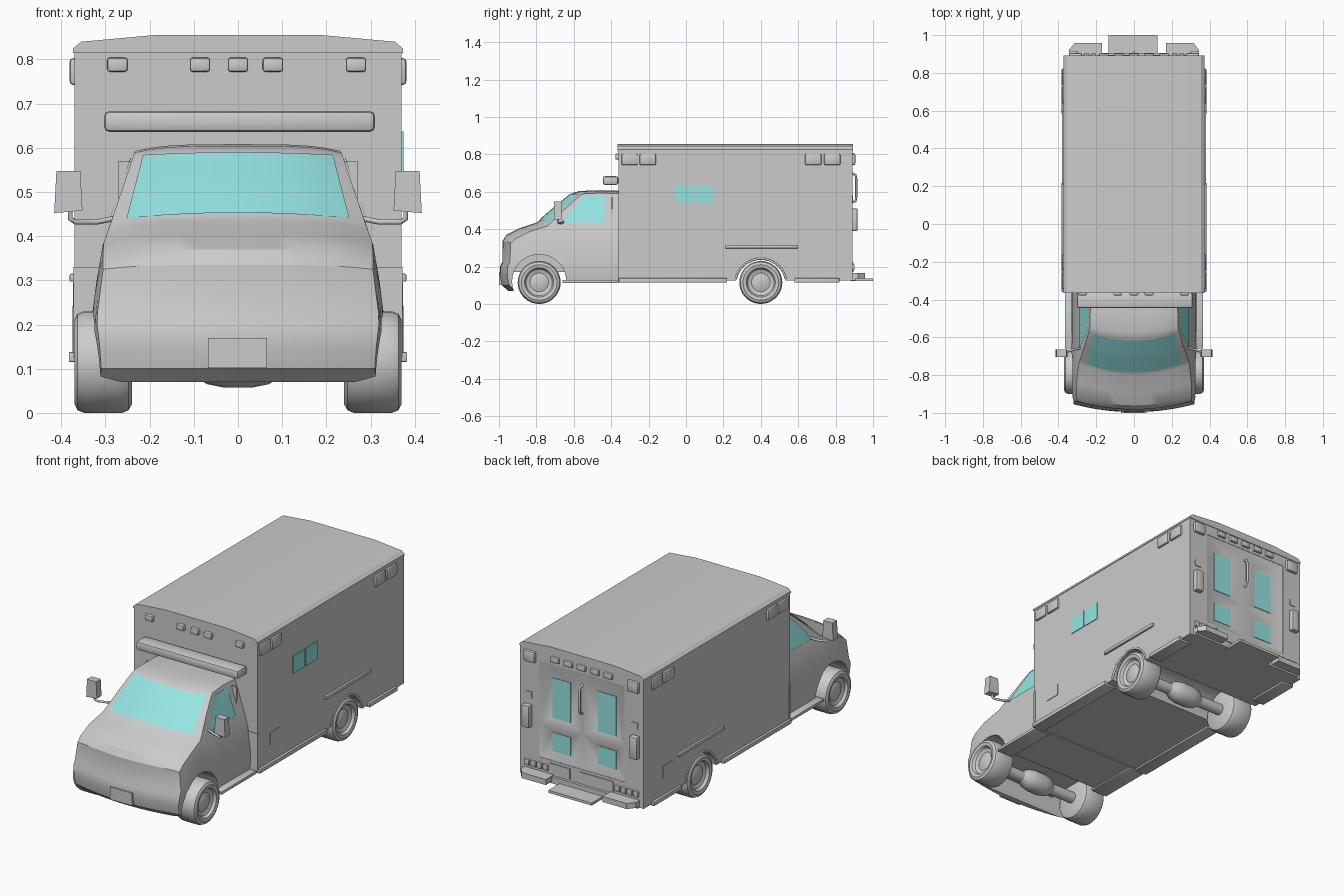
import bpy, bmesh, math
from mathutils import Vector
from mathutils.bvhtree import BVHTree

if "Cube" in bpy.data.objects:
    bpy.data.objects.remove(bpy.data.objects["Cube"])

glass = bpy.data.materials.new("glass")
glass.diffuse_color = (0.30, 0.78, 0.77, 1)
glass.use_nodes = True
glass.node_tree.nodes["Principled BSDF"].inputs["Base Color"].default_value = glass.diffuse_color


def finish(name, bm, mirror=False, mat=None, angle=30):
    bmesh.ops.recalc_face_normals(bm, faces=bm.faces)
    me = bpy.data.meshes.new(name)
    bm.to_mesh(me)
    bm.free()
    me.shade_smooth()
    me.set_sharp_from_angle(angle=math.radians(angle))
    ob = bpy.data.objects.new(name, me)
    bpy.context.collection.objects.link(ob)
    if mat:
        me.materials.append(mat)
    if mirror:
        ob.modifiers.new("mirror", 'MIRROR').use_mirror_merge = False
    return ob


def box(name, x, y, z, bevel=0, mirror=False, mat=None):
    bm = bmesh.new()
    bmesh.ops.create_cube(bm, size=1)
    for v in bm.verts:
        v.co = [(a + b) / 2 + c * (b - a) for c, (a, b) in zip(v.co, (x, y, z))]
    if bevel:
        bmesh.ops.bevel(bm, geom=bm.edges[:], offset=bevel, segments=2, profile=0.5, affect='EDGES')
    return finish(name, bm, mirror, mat)


def prism(name, pts, axis, a, b, mirror=False):
    """Extrude a 2D outline along x, y or z."""
    def place(p, t):
        c = list(p)
        c.insert("xyz".index(axis), t)
        return c
    bm = bmesh.new()
    face = bm.faces.new([bm.verts.new(place(p, a)) for p in pts])
    ext = bmesh.ops.extrude_face_region(bm, geom=[face])["geom"]
    d = Vector(place((0, 0), b - a))
    bmesh.ops.translate(bm, vec=d, verts=[g for g in ext if isinstance(g, bmesh.types.BMVert)])
    return finish(name, bm, mirror)


def lathe_x(name, prof, y, z, mirror=False, n=36):
    """Spin (x, radius) points about an axis parallel to x."""
    bm = bmesh.new()
    vs = [bm.verts.new((x, y + r, z)) for x, r in prof]
    es = [bm.edges.new(p) for p in zip(vs, vs[1:])]
    bmesh.ops.spin(bm, geom=vs + es, cent=(0, y, z), axis=(1, 0, 0), angle=2 * math.pi, steps=n)
    bmesh.ops.remove_doubles(bm, verts=bm.verts, dist=1e-5)
    return finish(name, bm, mirror)


def tube(name, pts, r, mirror=False):
    cu = bpy.data.curves.new(name, 'CURVE')
    cu.dimensions = '3D'
    cu.bevel_depth, cu.bevel_resolution, cu.use_fill_caps = r, 2, True
    s = cu.splines.new('POLY')
    s.points.add(len(pts) - 1)
    for p, c in zip(s.points, pts):
        p.co = (*c, 1)
    ob = bpy.data.objects.new(name, cu)
    bpy.context.collection.objects.link(ob)
    if mirror:
        ob.modifiers.new("mirror", 'MIRROR')


def cut(ob, cutter):
    m = ob.modifiers.new("cut", 'BOOLEAN')
    m.operation, m.object, m.solver = 'DIFFERENCE', cutter, 'EXACT'
    bpy.context.view_layer.objects.active = ob
    bpy.ops.object.modifier_apply(modifier=m.name)
    bpy.data.objects.remove(cutter)
    ob.data.set_sharp_from_angle(angle=math.radians(30))


def lerp(tab, v):
    for (a, p), (b, q) in zip(tab, tab[1:]):
        if v <= b:
            return p + (q - p) * max(0, (v - a) / (b - a))
    return tab[-1][1]


# cab: centre-line stations (y, z, sill y, sill z, sweep back, crown) lofted over the width
SIDE = [(.07, .318), (.2, .333), (.3, .32), (.38, .306), (.43, .288), (.59, .234), (.61, .215)]
PLAN = [(-1, .93), (-.95, .96), (-.88, 1)]
stations = [(-.95, .07, -.89, .075, .04, 0), (-.985, .10, -.88, .075, .04, 0),
            (-.996, .15, -.87, .08, .04, 0), (-.994, .20, -.86, .08, .04, 0),
            (-.982, .225, -.85, .1, .04, 0), (-.982, .335, -.84, .12, .045, .01),
            (-.96, .37, -.82, .12, .05, .02), (-.89, .405, -.80, .12, .05, .02),
            (-.80, .435, -.77, .12, .06, .018), (-.785, .445, -.74, .12, .06, .015),
            (-.70, .52, -.69, .12, .05, .015), (-.61, .592, -.61, .12, .04, .015),
            (-.57, .604, -.56, .12, .02, .015), (-.46, .608, -.46, .12, 0, .015),
            (-.355, .605, -.355, .12, 0, .015)]


def half_width(y, z):
    return lerp(SIDE, z) * lerp(PLAN, y)


bm = bmesh.new()
rings = []
for y, z, sy, sz, bow, crown in stations:
    ey, ez = y + bow, z - crown
    rib = []
    for j in range(8):
        f = j / 8
        ry, rz = sy + (ey - sy) * f, sz + (ez - sz) * f
        rib.append((half_width(ry, rz), ry, rz))
    w = half_width(ey, ez)
    row = [(w * t, y + bow * t * t, z - crown * t ** 4) for t in [1 - i / 7 for i in range(15)]]
    ring = rib + row + [(-a, b, c) for a, b, c in reversed(rib)]
    rings.append([bm.verts.new(p) for p in ring])
for a, b in zip(rings, rings[1:]):
    for i in range(len(a)):
        j = (i + 1) % len(a)
        bm.faces.new((a[i], a[j], b[j], b[i]))
bm.faces.new(rings[0])
bm.faces.new(rings[-1])
tree = BVHTree.FromBMesh(bm)
cab = finish("cab", bm)
cut(cab, lathe_x("front_arch_cutter", [(-.5, 0), (-.5, .145), (.5, .145), (.5, 0)], -.785, .12))
box("engine_bay", (-.22, .22), (-.93, -.64), (.17, .30))


def project_glass(name, point, direction, mirror=False, n=12, m=8):
    """Lay a grid of glass on the cab skin along a view direction."""
    g = bmesh.new()
    d = Vector(direction)
    grid = []
    for i in range(n + 1):
        col = []
        for j in range(m + 1):
            p = Vector(point(i / n, j / m))
            hit = tree.ray_cast(p - d * 2, d)[0] or tree.find_nearest(p)[0]
            col.append(g.verts.new(hit - d * .005))
        grid.append(col)
    for a, b in zip(grid, grid[1:]):
        for j in range(m):
            g.faces.new((a[j], b[j], b[j + 1], a[j + 1]))
    finish(name, g, mirror, glass)


def windshield(u, v):
    s = 2 * u - 1
    return ((.252 - .037 * v) * s, -.8, (.453 - .012 * s * s) * (1 - v) + (.59 - .006 * s * s) * v)


def side_window(u, v):
    back, front = -.437, -.655 + .11 * v ** 1.2
    return (.3, front + (back - front) * u, .435 + .142 * v)


project_glass("windshield", windshield, (0, 1, 0))
project_glass("cab_side_window", side_window, (-1, 0, 0), True)
box("front_plate", (-.068, .066), (-1, -.98), (.102, .17))
box("door_pillar_slot", (.2, .27), (-.40, -.39), (.44, .57), 0, True)

# patient box with wheel arch and rear door pocket
body = box("rear_body", (-.37, .37), (-.36, .89), (.125, .825))
cut(body, lathe_x("rear_arch_cutter", [(-.5, 0), (-.5, .135), (.5, .135), (.5, 0)], .40, .105))
cut(body, box("door_pocket_cutter", (-.255, .255), (.86, 1), (.24, .76)))
prism("roof", [(-.373, .815), (-.373, .825), (-.355, .84), (-.19, .855), (.19, .855), (.355, .84),
               (.373, .825), (.373, .815)], 'y', -.365, .893)
tube("rear_arch_trim", [(.368, .40 + .137 * math.cos(math.pi * i / 16), .105 + .137 * math.sin(math.pi * i / 16))
                        for i in range(1, 16)], .006, True)

# rear doors: sloped frames around four windows
bm = bmesh.new()
for s in (1, -1):
    for (z0, z1), (g0, g1) in (((.43, .76), (.46, .68)), ((.24, .43), (.28, .385))):
        outer = [(0, z0), (.255, z0), (.255, z1), (0, z1)]
        inner = [(.08, g0), (.192, g0), (.192, g1), (.08, g1)]
        o = [bm.verts.new((s * x, .888, z)) for x, z in outer]
        i4 = [bm.verts.new((s * x, .868, z)) for x, z in inner]
        for i in range(4):
            j = (i + 1) % 4
            bm.faces.new((o[i], o[j], i4[j], i4[i]))
        bm.faces.new(i4)
bmesh.ops.remove_doubles(bm, verts=bm.verts, dist=1e-4)
finish("rear_doors", bm, angle=60)
box("rear_upper_window", (.082, .19), (.862, .871), (.462, .678), 0, True, glass)
box("rear_lower_window", (.082, .19), (.862, .871), (.282, .383), 0, True, glass)
tube("rear_grab_handle", [(0, .88, .54), (0, .906, .55), (0, .91, .57), (0, .91, .67), (0, .906, .69), (0, .88, .70)], .006)
box("rear_side_lamp", (.30, .345), (.88, .917), (.39, .51), .005, True)
box("rear_small_plate", (.30, .335), (.88, .894), (.545, .58), 0, True)

# side windows and trim of the box
for y0, y1 in ((-.06, .04), (.048, .148)):
    box("box_side_window", (.36, .374), (y0, y1), (.542, .637), 0, False, glass)
box("side_rail", (.36, .381), (.21, .60), (.297, .315), .003, True)
box("right_hatch", (.36, .373), (-.255, -.17), (.23, .295))
box("left_hatch", (-.373, -.36), (.65, .73), (.23, .295))
box("front_corner_guard", (.31, .372), (-.364, -.35), (.125, .33), 0, True)
for y0, y1 in ((-.36, .22), (.58, .82)):
    box("side_skirt", (.31, .383), (y0, y1), (.115, .138), .003, True)
box("running_board", (.27, .365), (-.66, -.36), (.112, .128), .003, True)

# warning lights
for y0 in (-.345, -.248, .637, .738):
    box("side_light", (.36, .381), (y0, y0 + .087), (.742, .803), .008, True)
for x in (-.273, -.086, 0, .079, .267):
    box("front_marker_light", (x - .023, x + .023), (-.378, -.35), (.772, .804), .006)
box("light_bar", (-.303, .31), (-.445, -.362), (.636, .683), .012)
box("rear_corner_light", (.275, .345), (.88, .905), (.742, .803), .008, True)
for x in (-.16, -.08, 0, .08, .16):
    box("rear_marker_light", (x - .026, x + .026), (.88, .903), (.775, .806), .006)
for x in (.215, .252, .289, .326):
    box("tail_light", (x - .015, x + .015), (.88, .902), (.18, .212), .004, True)
box("rear_plate", (.07, .19), (.88, .895), (.17, .225))
box("rear_kick_panel", (-.19, .01), (.88, .895), (.17, .225))

# rear bumper and step
prism("rear_bumper_end", [(.17, .88), (.345, .88), (.345, .92), (.315, .957), (.17, .957)], 'z', .135, .165, True)
box("rear_bumper_bar", (-.345, .345), (.88, .905), (.125, .16))
box("rear_step", (-.135, .125), (.88, 1), (.122, .136))

# mirrors
prism("mirror", [(.352, .458), (.416, .452), (.411, .548), (.357, .548)], 'y', -.705, -.665, True)
tube("mirror_arm", [(.28, -.655, .44), (.32, -.665, .432), (.368, -.68, .432), (.38, -.685, .44), (.38, -.685, .47)], .006, True)

# wheels and axles
tyre = [(.24, 0), (.24, .095), (.248, .109), (.262, .115), (.348, .115), (.363, .109), (.37, .095),
        (.366, .078), (.352, .070), (.345, .05), (.352, .03), (.355, 0)]
for name, y in (("front", -.785), ("rear", .40)):
    lathe_x(name + "_wheel", tyre, y, .115, True)
    lathe_x(name + "_axle", [(.25, 0), (.25, .03), (.10, .03), (.07, .05), (.03, .058), (-.03, .058), (-.07, .05),
                             (-.10, .03), (-.25, .03), (-.25, 0)], y, .115, False, 20)
